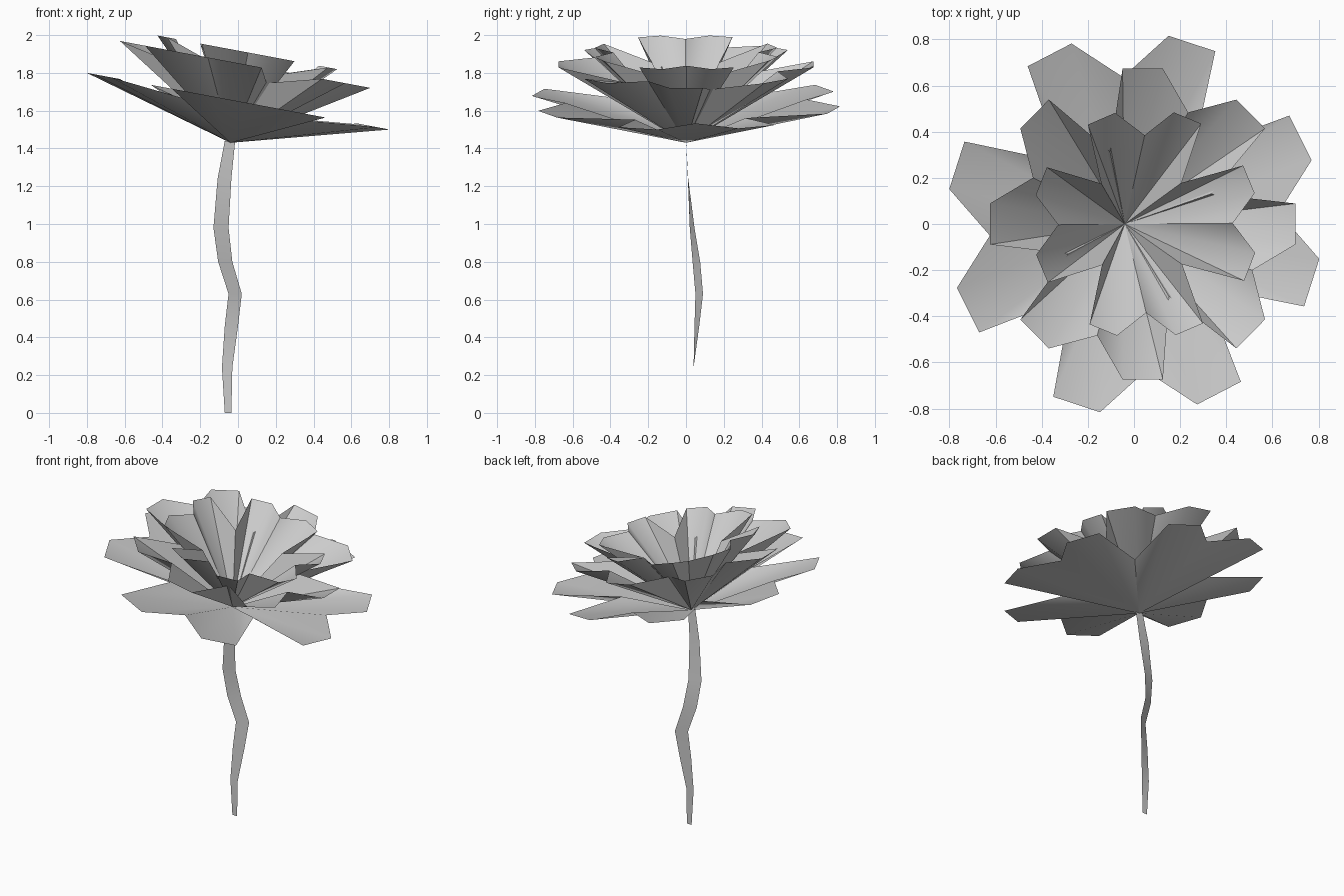
import bpy
from math import radians, cos, sin
from mathutils import Matrix, Vector

cube = bpy.data.objects.get("Cube")
if cube:
    bpy.data.objects.remove(cube, do_unlink=True)

# One plain grey for the whole flower
grey = bpy.data.materials.new("pale_grey")
grey.use_nodes = True
grey.diffuse_color = (0.6, 0.6, 0.6, 1)
bsdf = next(n for n in grey.node_tree.nodes if n.type == 'BSDF_PRINCIPLED')
bsdf.inputs["Base Color"].default_value = grey.diffuse_color
bsdf.inputs["Roughness"].default_value = 0.8


def add_mesh(name, verts, faces, angle):
    mesh = bpy.data.meshes.new(name)
    mesh.from_pydata(verts, [], faces)
    mesh.materials.append(grey)
    obj = bpy.data.objects.new(name, mesh)
    bpy.context.collection.objects.link(obj)
    bpy.ops.object.select_all(action='DESELECT')
    obj.select_set(True)
    bpy.context.view_layer.objects.active = obj
    bpy.ops.object.shade_smooth_by_angle(angle=radians(angle))
    return obj


# The blossom leans towards +x around the top of the stem
HEART = Vector((-0.04, 0, 1.43))
LEAN = Matrix.Translation(HEART) @ Matrix.Rotation(radians(10.6), 4, 'Y')

# Rim of one two-lobed leaf: angle, radius factor, height factor
LEAF = [(-22.5 - 22.5, 0.5, 0.82),   # deep gap between leaves
        (-30, 1, 1), (-15, 1, 1),    # first lobe
        (0, 0.77, 1),                # folded notch
        (15, 1, 1), (30, 1, 1)]      # second lobe


def petal_ring(name, radius, height, turn):
    verts = [LEAN @ Vector((0, 0, 0))]
    for quarter in range(4):
        for angle, r, h in LEAF:
            a = radians(angle + turn + 90 * quarter)
            verts.append(LEAN @ Vector((radius * r * cos(a), radius * r * sin(a), height * h)))
    n = len(verts) - 1
    faces = [(0, i + 1, (i + 1) % n + 1) for i in range(n)]
    return add_mesh(name, verts, faces, 50)


petal_ring("outer_petals", 0.83, 0.224, 4.5)
petal_ring("middle_petals", 0.68, 0.422, -22.5)
petal_ring("inner_petals", 0.5, 0.487, 0.5)

# Stem: a thin twisted ribbon given by left x, left y, right x, right y, z
STEM = [(-0.07, 0.04, -0.035, 0.04, 0),
        (-0.085, 0.04, -0.03, 0.04, 0.24),
        (-0.07, 0.045, 0.0, 0.07, 0.46),
        (-0.05, 0.05, 0.02, 0.09, 0.63),
        (-0.105, 0.035, -0.03, 0.075, 0.8),
        (-0.13, 0.02, -0.05, 0.045, 0.98),
        (-0.108, 0.01, -0.035, 0.012, 1.24),
        (-0.07, 0, -0.015, 0, 1.44)]
stem_verts = []
for lx, ly, rx, ry, z in STEM:
    stem_verts += [(lx, ly, z), (rx, ry, z)]
stem_faces = [(i, i + 1, i + 3, i + 2) for i in range(0, 2 * len(STEM) - 2, 2)]
add_mesh("stem", stem_verts, stem_faces, 30)
